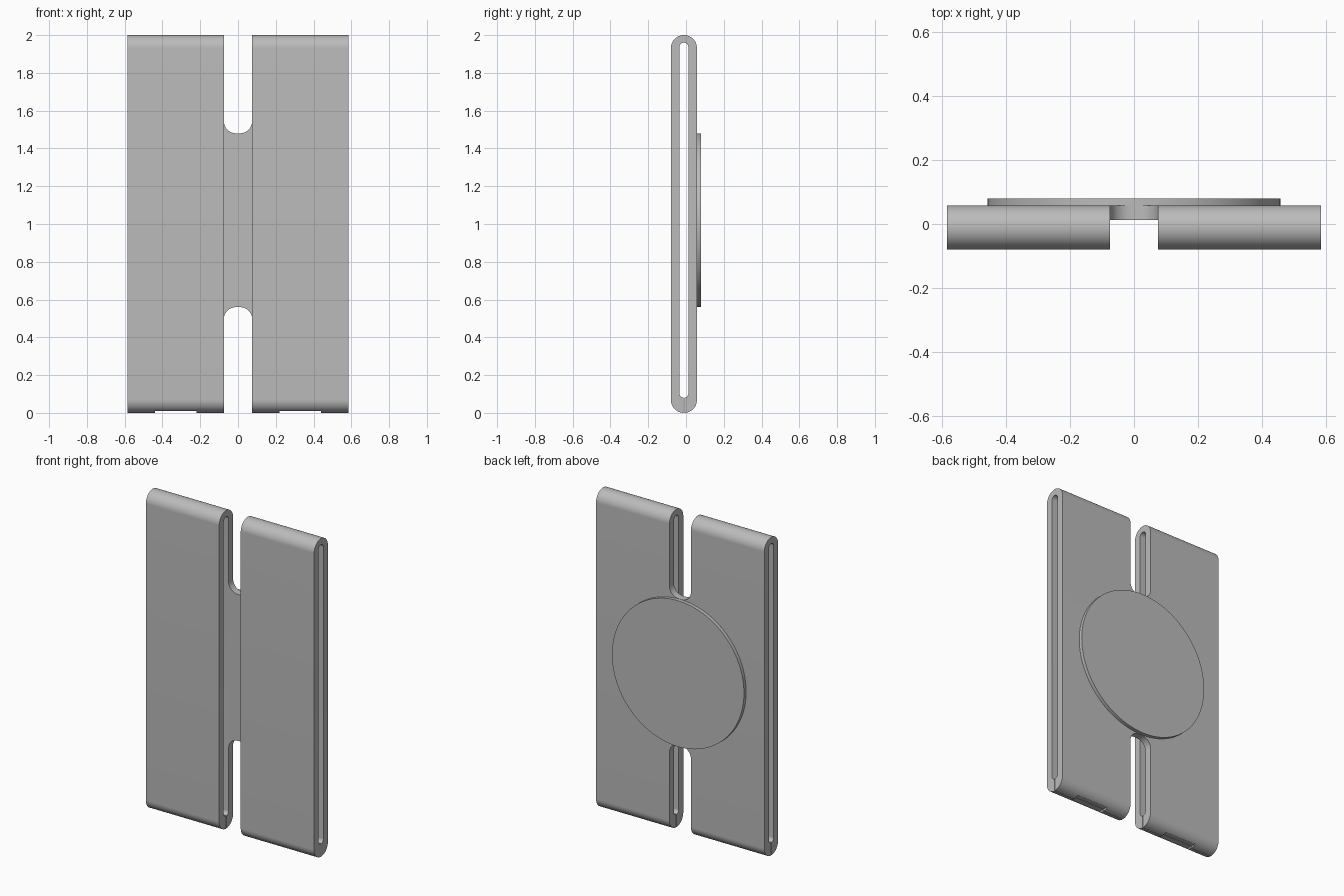
import bpy, bmesh
from math import sin, cos, pi, radians
from mathutils import Vector

if "Cube" in bpy.data.objects:
    bpy.data.objects.remove(bpy.data.objects["Cube"], do_unlink=True)

# Single grey material
grey = bpy.data.materials.new("plain grey")
grey.use_nodes = True
colour = (0.5, 0.5, 0.5, 1)
grey.diffuse_color = colour
grey.node_tree.nodes["Principled BSDF"].inputs["Base Color"].default_value = colour

CENTRE_Y, OUTER_R, INNER_R = -0.011, 0.069, 0.024
SLIT = 0.002
BACK_Y = CENTRE_Y + OUTER_R
HALF_WIDTH, GAP = 0.585, 0.075


def arc(cx, cy, r, start, end, steps=20):
    """Points along an arc, angles in degrees."""
    angles = [radians(start + (end - start) * i / steps) for i in range(steps + 1)]
    return [(cx + r * cos(a), cy + r * sin(a)) for a in angles]


def prism(name, points, offset):
    """Extrude a closed outline of 3D points by an offset."""
    bm = bmesh.new()
    face = bm.faces.new([bm.verts.new(p) for p in points])
    moved = bmesh.ops.extrude_face_region(bm, geom=[face], use_keep_orig=True)["geom"]
    verts = [v for v in moved if isinstance(v, bmesh.types.BMVert)]
    bmesh.ops.translate(bm, verts=verts, vec=Vector(offset))
    bmesh.ops.recalc_face_normals(bm, faces=bm.faces)
    mesh = bpy.data.meshes.new(name)
    bm.to_mesh(mesh)
    bm.free()
    mesh.materials.append(grey)
    obj = bpy.data.objects.new(name, mesh)
    bpy.context.collection.objects.link(obj)
    return obj


def activate(obj):
    bpy.ops.object.select_all(action="DESELECT")
    obj.select_set(True)
    bpy.context.view_layer.objects.active = obj


def smooth(obj):
    activate(obj)
    bpy.ops.object.shade_smooth_by_angle(angle=radians(30))


# Folded band section: outer loop, seam slit at the bottom, inner slot
low, high = OUTER_R, 2 - OUTER_R
slot_low, slot_high = 0.08 + INNER_R, 1.96 - INNER_R
outer = (arc(CENTRE_Y, low, OUTER_R, -88.5, 0) + arc(CENTRE_Y, high, OUTER_R, 0, 180, 40)
         + arc(CENTRE_Y, low, OUTER_R, 180, 268.5))
inner = (arc(CENTRE_Y, slot_low, INNER_R, 265, 180, 10)
         + arc(CENTRE_Y, slot_high, INNER_R, 180, 0)
         + arc(CENTRE_Y, slot_low, INNER_R, 0, -85, 10))
section = outer + inner

for side, sign in (("left", 1), ("right", -1)):
    panel = prism(side + "_folded_panel", [(sign * GAP, y, z) for y, z in section],
                  (sign * (HALF_WIDTH - GAP), 0, 0))
    # Shallow recess under the bottom fold
    bpy.ops.mesh.primitive_cube_add(size=1, location=(sign * 0.33, CENTRE_Y, 0))
    cutter = bpy.context.object
    cutter.name = side + "_recess_cutter"
    cutter.scale = (0.22, 0.07, 0.026)
    cutter.hide_render = True
    cutter.data.materials.append(grey)
    cut = panel.modifiers.new("recess", "BOOLEAN")
    cut.operation, cut.solver, cut.object = "DIFFERENCE", "EXACT", cutter
    activate(panel)
    bpy.ops.object.modifier_apply(modifier=cut.name)
    bpy.data.objects.remove(cutter, do_unlink=True)
    smooth(panel)

# Bridge joining the panels at the back, with filleted ends
R = 0.065
flat = GAP - R
top, bottom = 1.48, 0.56
outline = (arc(flat, top + R, R, 0, -90, 12) + arc(-flat, top + R, R, -90, -180, 12)
           + arc(-flat, bottom - R, R, 180, 90, 12) + arc(flat, bottom - R, R, 90, 0, 12))
bridge = prism("centre_bridge", [(x, CENTRE_Y + INNER_R, z) for x, z in outline],
               (0, OUTER_R - INNER_R, 0))
smooth(bridge)

# Round plate on the back
bpy.ops.mesh.primitive_cylinder_add(vertices=96, radius=0.459, depth=0.022,
                                    location=(0, BACK_Y + 0.011, 1.02),
                                    rotation=(pi / 2, 0, 0))
disc = bpy.context.object
disc.name = "round_back_plate"
disc.data.materials.append(grey)
smooth(disc)
